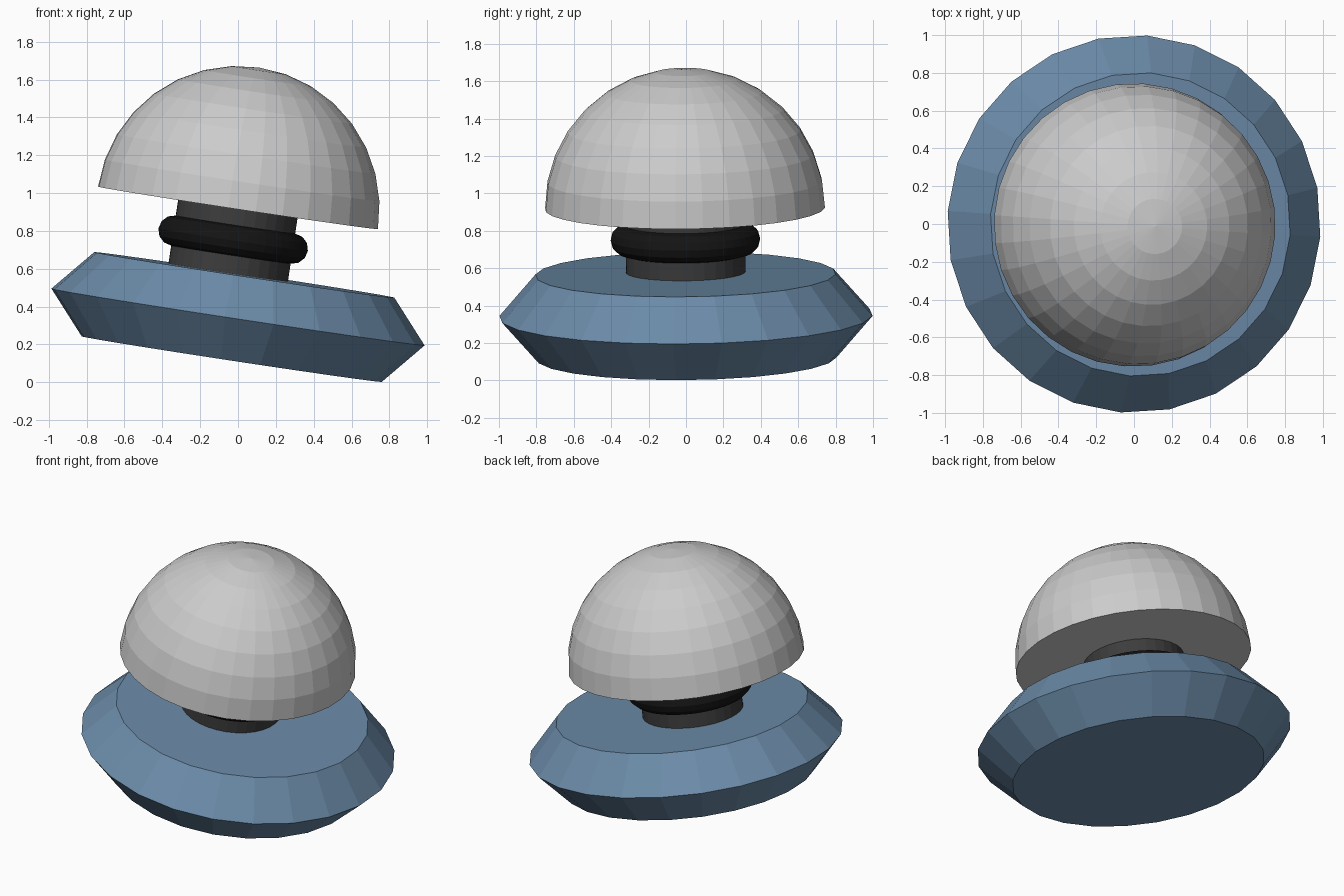
import bpy, bmesh, math
from mathutils import Matrix, Vector

if "Cube" in bpy.data.objects:
    bpy.data.objects.remove(bpy.data.objects["Cube"])

# Whole knob leans about 8.65 degrees towards +x
LEAN = Matrix.Rotation(math.radians(-4), 4, 'Z') @ Matrix.Rotation(math.radians(8.65), 4, 'Y')


def material(name, rgb):
    m = bpy.data.materials.new(name)
    m.diffuse_color = (*rgb, 1)
    m.use_nodes = True
    m.node_tree.nodes["Principled BSDF"].inputs["Base Color"].default_value = m.diffuse_color
    return m


def lathe(name, profile, sides, centre, mat, closed=False):
    """Spin a (radius, height) profile round the leaning axis; closed joins it into a ring."""
    bm = bmesh.new()
    rings = []
    for r, z in profile:
        if r < 1e-6:
            rings.append([bm.verts.new((0, 0, z))])
        else:
            rings.append([bm.verts.new((r * math.cos(2 * math.pi * i / sides),
                                        r * math.sin(2 * math.pi * i / sides), z))
                          for i in range(sides)])
    pairs = list(zip(rings, rings[1:] + rings[:1])) if closed else list(zip(rings, rings[1:]))
    for a, b in pairs:
        for i in range(sides):
            j = (i + 1) % sides
            if len(b) == 1:
                bm.faces.new((a[i], a[j], b[0]))
            else:
                bm.faces.new((a[i], a[j], b[j], b[i]))
    if not closed:
        for ring in (rings[0], rings[-1]):
            if len(ring) > 1:
                bm.faces.new(ring)
    bmesh.ops.recalc_face_normals(bm, faces=bm.faces[:])
    me = bpy.data.meshes.new(name)
    bm.to_mesh(me)
    bm.free()
    me.materials.append(mat)
    ob = bpy.data.objects.new(name, me)
    ob.matrix_world = Matrix.Translation(Vector(centre)) @ LEAN
    bpy.context.collection.objects.link(ob)
    return ob


blue = material("steel blue", (0.147, 0.258, 0.392))
grey = material("light grey", (0.60, 0.60, 0.60))
dark = material("dark grey", (0.046, 0.046, 0.046))
black = material("black rubber", (0.007, 0.007, 0.007))

# Double-bevelled base
lathe("base", [(0.804, -0.225), (1.0, 0), (0.804, 0.225)], 24, (0, 0, 0.345), blue)

# Stem, seal ring and dome share one centre line
top = (0, -0.005, 0.922)
lathe("stem", [(0.32, -0.42), (0.32, 0.05)], 32, top, dark)

ring = [(0.32 + 0.08 * math.cos(2 * math.pi * k / 12),
         -0.17 + 0.08 * math.sin(2 * math.pi * k / 12)) for k in range(12)]
seal = lathe("seal_ring", ring, 48, top, black, closed=True)

dome = [(0.75 * math.cos(math.pi / 2 * k / 8), 0.75 * math.sin(math.pi / 2 * k / 8))
        for k in range(8)] + [(0, 0.75)]
lathe("dome", dome, 32, top, grey)
